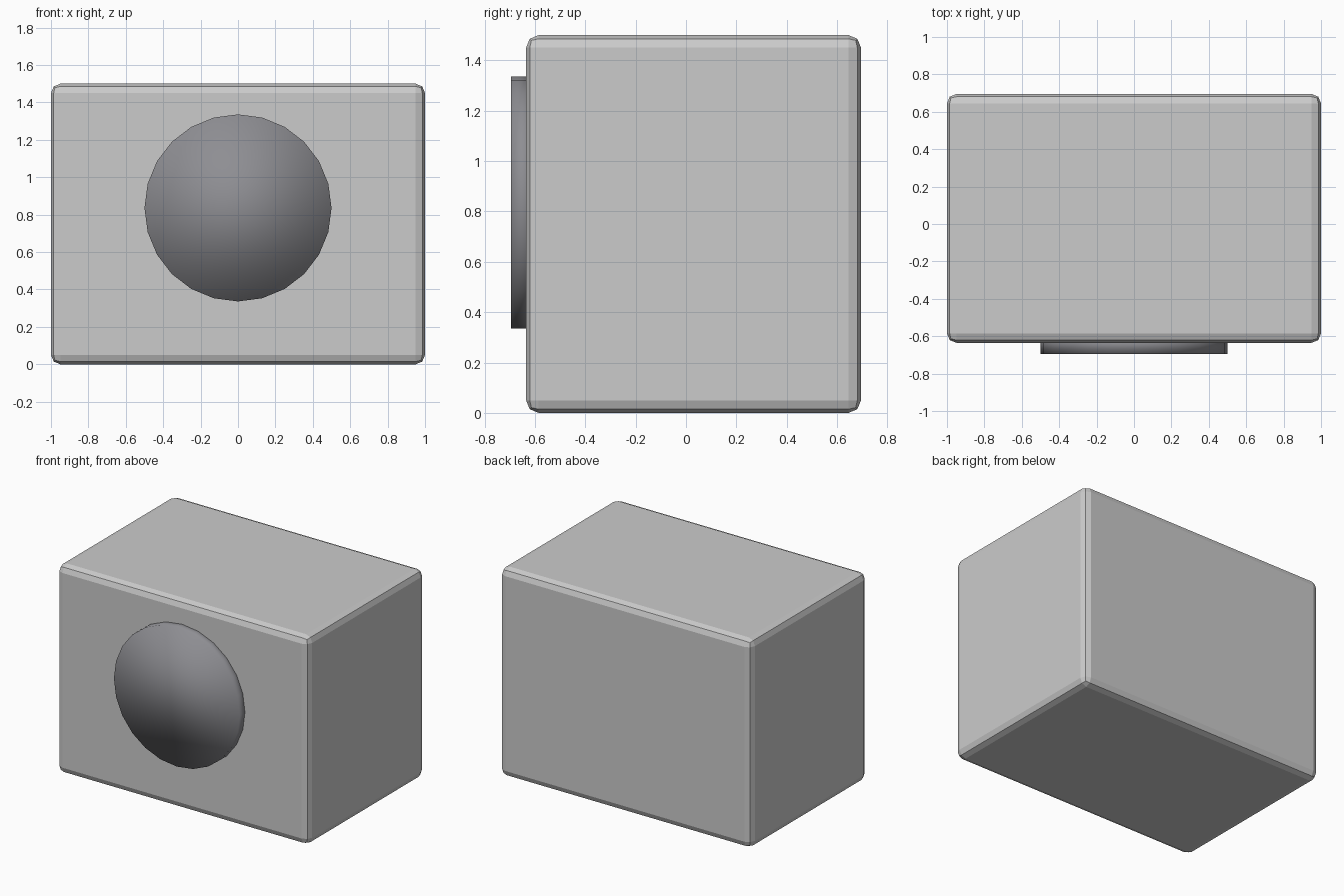
import bpy
import math

if "Cube" in bpy.data.objects:
    bpy.data.objects.remove(bpy.data.objects["Cube"])

# Bevelled box body
bpy.ops.mesh.primitive_cube_add(size=1, location=(0, 0.03, 0.75))
body = bpy.context.object
body.name = "box_body"
body.scale = (2.0, 1.33, 1.5)
bpy.ops.object.transform_apply(location=False, rotation=False, scale=True)
bevel = body.modifiers.new("rounded_edges", 'BEVEL')
bevel.width = 0.05
bevel.segments = 2

# Round disc on the front, smooth shaded all over
front, back = -0.695, -0.595
bpy.ops.mesh.primitive_cylinder_add(
    vertices=24, radius=0.5, depth=back - front,
    location=(0, (front + back) / 2, 0.836), rotation=(math.pi / 2, 0, 0))
disc = bpy.context.object
disc.name = "front_disc"
bpy.ops.object.shade_smooth()

# Dark grey disc colour
dark = bpy.data.materials.new("dark_grey")
dark.diffuse_color = (0.27, 0.27, 0.29, 1)
dark.use_nodes = True
dark.node_tree.nodes["Principled BSDF"].inputs["Base Color"].default_value = dark.diffuse_color
disc.data.materials.append(dark)
